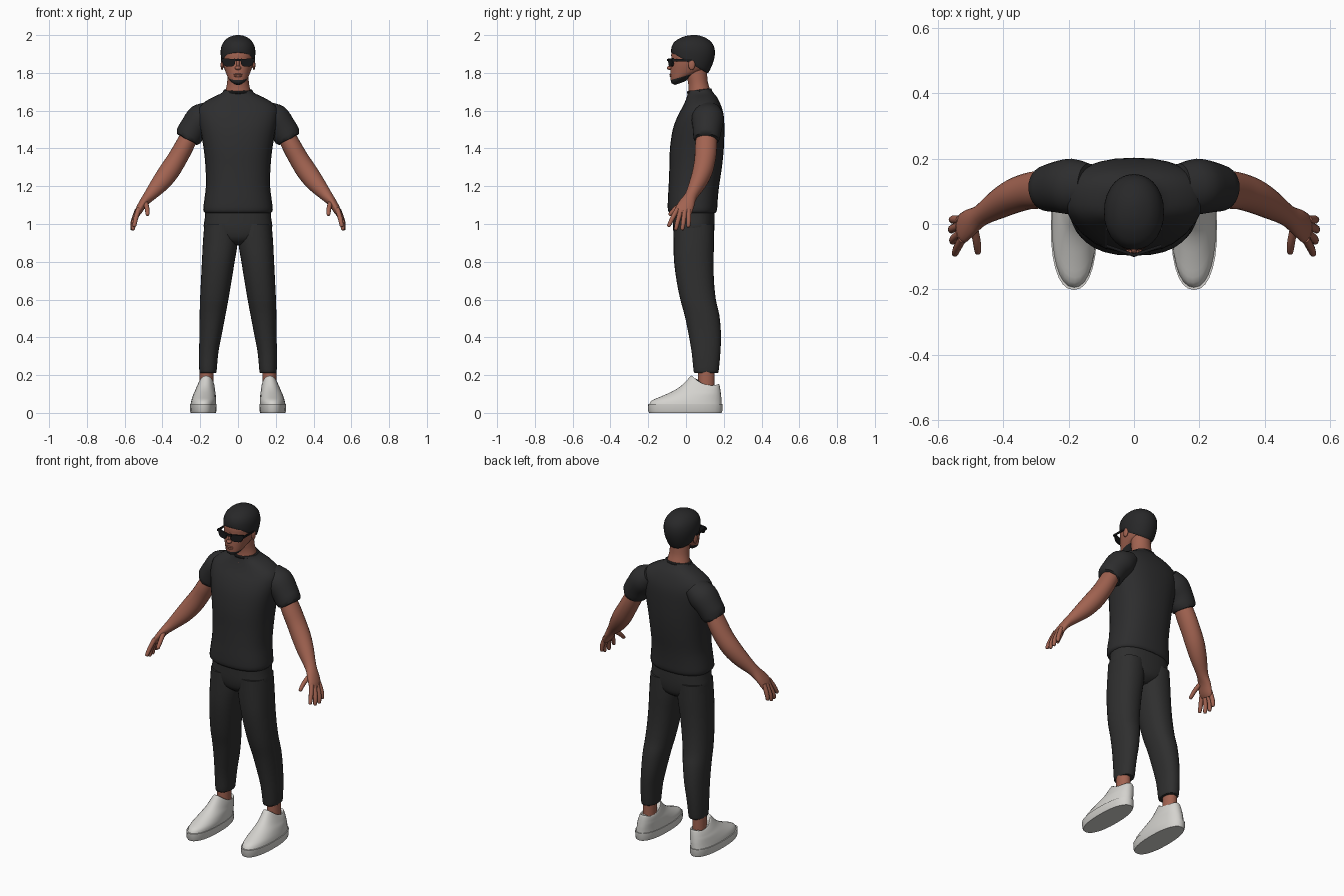
import bpy, bmesh, math
from mathutils import Vector

if "Cube" in bpy.data.objects:
    bpy.data.objects.remove(bpy.data.objects["Cube"])

def material(name, r, g, b):
    m = bpy.data.materials.new(name)
    m.diffuse_color = (r, g, b, 1)
    m.use_nodes = True
    m.node_tree.nodes["Principled BSDF"].inputs["Base Color"].default_value = m.diffuse_color
    return m

SKIN = material("brown skin", .36, .125, .082)
SHIRT = material("shirt black", .026, .026, .027)
PANTS = material("trouser charcoal", .028, .028, .028)
HAIR = material("hair black", .021, .021, .022)
GLASS = material("glasses black", .010, .010, .011)
SHOE = material("shoe off white", .66, .65, .62)

def finish(name, bm, mats, mirror=False, angle=50):
    bmesh.ops.recalc_face_normals(bm, faces=bm.faces)
    me = bpy.data.meshes.new(name)
    bm.to_mesh(me)
    bm.free()
    ob = bpy.data.objects.new(name, me)
    bpy.context.collection.objects.link(ob)
    for m in mats:
        me.materials.append(m)
    if mirror:
        ob.modifiers.new("mirror", 'MIRROR').use_mirror_merge = False
    bpy.ops.object.select_all(action='DESELECT')
    ob.select_set(True)
    bpy.context.view_layer.objects.active = ob
    bpy.ops.object.shade_smooth_by_angle(angle=math.radians(angle))
    return ob

def ring(c, U, V, p=2.0, n=28):
    """Superellipse outline around c spanned by U and V."""
    c, U, V = Vector(c), Vector(U), Vector(V)
    pts = []
    for i in range(n):
        a = 2 * math.pi * i / n
        s, t = math.cos(a), math.sin(a)
        pts.append(c + U * math.copysign(abs(s) ** (2 / p), s)
                   + V * math.copysign(abs(t) ** (2 / p), t))
    return pts

def level(zf, zb, yf, yb, rx, x=0, p=2.0):
    """Ring given by front and back height, front and back y, half width."""
    return ring((x, (yf + yb) / 2, (zf + zb) / 2), (rx, 0, 0),
                (0, (yb - yf) / 2, (zb - zf) / 2), p)

def loft(name, rings, mats, mirror=False, steps=3, rule=None, angle=50):
    """Skin smoothly through the rings and cap both ends."""
    dense = []
    for i in range(len(rings) - 1):
        q = [rings[max(i - 1, 0)], rings[i], rings[i + 1], rings[min(i + 2, len(rings) - 1)]]
        for k in range(steps):
            t = k / steps
            dense.append([.5 * (2 * b + (c - a) * t + (2 * a - 5 * b + 4 * c - d) * t * t
                                + (3 * b - a - 3 * c + d) * t ** 3) for a, b, c, d in zip(*q)])
    dense.append(rings[-1])
    bm = bmesh.new()
    rows = [[bm.verts.new(p) for p in r] for r in dense]
    n = len(rows[0])
    for i in range(len(rows) - 1):
        for j in range(n):
            f = bm.faces.new((rows[i][j], rows[i][(j + 1) % n],
                              rows[i + 1][(j + 1) % n], rows[i + 1][j]))
            if rule:
                f.material_index = rule(i / steps)
    for k, r in ((0, rows[0]), (len(rings), rows[-1])):
        f = bm.faces.new(r)
        if rule:
            f.material_index = rule(k)
    return finish(name, bm, mats, mirror, angle)

def tube(name, path, mat, n=20):
    """Mirrored limb; each path point is x, y, z, radius across, radius along y."""
    P = [Vector(q[:3]) for q in path]
    rings = []
    for i, q in enumerate(path):
        T = (P[min(i + 1, len(P) - 1)] - P[max(i - 1, 0)]).normalized()
        Y = Vector((0, 1, 0))
        V = (Y - T * Y.dot(T)).normalized()
        rings.append(ring(P[i], V.cross(T) * q[3], V * q[4], 2, n))
    return loft(name, rings, [mat], True)

# Shirt body: z, front y, back y, half width
shirt = [(1.058, -.085, .155, .174), (1.075, -.096, .164, .184), (1.13, -.096, .168, .178),
         (1.2, -.092, .175, .170), (1.3, -.088, .19, .172), (1.4, -.085, .2, .182),
         (1.5, -.07, .203, .2), (1.57, -.045, .2, .212), (1.62, -.018, .188, .205),
         (1.655, -.002, .168, .155), (1.685, .008, .145, .092), (1.705, .012, .13, .072)]
loft("shirt_body", [level(z, z + .01 * (z > 1.65), a, b, w, 0, 2.4) for z, a, b, w in shirt], [SHIRT])
tube("shirt_sleeve", [(.14, .115, 1.60, .055, .07), (.19, .115, 1.562, .08, .085),
                      (.235, .113, 1.51, .073, .078), (.270, .108, 1.449, .061, .068),
                      (.268, .108, 1.452, .053, .058)], SHIRT, 28)
bpy.ops.mesh.primitive_torus_add(major_radius=.068, minor_radius=.008, major_segments=32,
                                 minor_segments=8, location=(0, .071, 1.703))
collar = bpy.context.object
collar.name = "shirt_collar"
collar.scale = (1.03, .88, 1)
collar.rotation_euler.x = .12
collar.data.materials.append(SHIRT)
bpy.ops.object.shade_smooth_by_angle()

# Trousers: hips and a mirrored leg
hips = [(.89, -.02, .10, .03), (.92, -.055, .138, .12), (.97, -.068, .15, .178),
        (1.03, -.07, .152, .176), (1.08, -.07, .15, .172)]
loft("trouser_hips", [level(z, z, a, b, w, 0, 2.4) for z, a, b, w in hips], [PANTS])
# z, front y, back y, inner x, outer x
leg = [(.212, .045, .168, .118, .200), (.225, .04, .173, .113, .205), (.32, .03, .182, .104, .206),
       (.42, .013, .185, .085, .204), (.52, -.008, .176, .066, .203), (.6, -.03, .158, .051, .201),
       (.7, -.05, .148, .034, .196), (.8, -.063, .146, .018, .191), (.9, -.066, .148, .002, .186),
       (1.0, -.066, .148, .002, .178)]
loft("trouser_leg", [level(z, z, a, b, (o - i) / 2, (i + o) / 2, 2.25) for z, a, b, i, o in leg],
     [PANTS], True)

# Ankles
loft("ankle", [level(z, z, .063, .152, .037, .167) for z in (.1, .17, .24)], [SKIN], True)

# Shoes: sole slab and rounded upper with a tilted collar
sole = [(0, -.195, .188, .066), (.01, -.2, .192, .070), (.046, -.202, .193, .071)]
loft("shoe_sole", [level(z, z, a, b, w, .184, 2.3) for z, a, b, w in sole], [SHOE], True, 1)
upper = [(.04, .04, -.197, .189, .068), (.066, .062, -.18, .188, .066), (.09, .08, -.125, .187, .062),
         (.115, .098, -.07, .185, .058), (.14, .115, -.03, .183, .053),
         (.17, .135, .002, .180, .048), (.197, .153, .028, .175, .041), (.185, .145, .04, .162, .034)]
rings = []
for zf, zb, a, b, w in upper:
    r = level(zf, zb, a, b, w, .184 - .1 * (zf - .04), 2.2)
    for p in r:  # collar dips at the ankle sides
        t = (p.y - (a + b) / 2) / ((b - a) / 2)
        p.z -= max(0, zf - .1) * .25 * (1 - t * t)
    rings.append(r)
loft("shoe_upper", rings, [SHOE], True)

# Arms and hands
tube("arm", [(.235, .111, 1.51, .045, .05), (.283, .106, 1.415, .050, .058),
             (.322, .101, 1.345, .052, .056), (.365, .087, 1.278, .054, .053),
             (.412, .062, 1.215, .048, .045), (.468, .027, 1.15, .032, .033),
             (.502, .005, 1.11, .023, .042), (.527, -.015, 1.067, .019, .046),
             (.535, -.02, 1.045, .010, .036)], SKIN, 24)
fingers = {"index": [(.526, -.045, 1.08), (.541, -.072, 1.03), (.550, -.094, .985)],
           "middle": [(.532, -.028, 1.07), (.552, -.045, 1.01), (.556, -.055, .967)],
           "ring": [(.535, -.006, 1.07), (.556, -.014, 1.01), (.560, -.020, .967)],
           "little": [(.533, .014, 1.075), (.553, .014, 1.02), (.558, .012, .982)],
           "thumb": [(.492, -.005, 1.12), (.482, -.052, 1.085), (.478, -.09, 1.046)]}
for nm, pts in fingers.items():
    a, b, c = (Vector(p) for p in pts)
    e = c + (b - c) * .15
    tube(nm + "_finger", [(*p, r, r) for p, r in ((a, .013), (b, .0125), (e, .010), (c, .004))], SKIN, 10)

# Neck
neck = [(1.66, .0, .14, .075), (1.70, .012, .128, .066), (1.74, .012, .116, .058),
        (1.78, .005, .112, .056), (1.83, .0, .11, .055)]
loft("neck", [level(z, z + .01, a, b, w) for z, a, b, w in neck], [SKIN])

# Head, with the lowest bands coloured as a chin beard
head = [(1.736, 1.755, -.058, -.005, .022), (1.745, 1.78, -.076, .025, .042),
        (1.762, 1.80, -.081, .055, .055), (1.80, 1.815, -.083, .10, .067),
        (1.84, 1.84, -.081, .125, .078), (1.87, 1.87, -.077, .135, .083),
        (1.91, 1.91, -.076, .135, .084), (1.96, 1.96, -.045, .12, .062)]
loft("head", [level(*h, 0, 2.2) for h in head], [SKIN, HAIR], rule=lambda k: int(k < 1.9))

# Hair cap: low at the nape, high on the forehead
cap = [(1.908, 1.805, -.070, .112, .078), (1.908, 1.80, -.078, .118, .085),
       (1.928, 1.85, -.078, .142, .091), (1.948, 1.90, -.072, .153, .091),
       (1.968, 1.945, -.057, .146, .081), (1.987, 1.978, -.025, .117, .058),
       (1.997, 1.995, .008, .08, .030), (2.0, 2.0, .03, .055, .009)]
loft("hair", [level(*h, 0, 2.1) for h in cap], [HAIR])

# Face details
def ball(name, loc, scale, mat, mirror=False):
    bm = bmesh.new()
    bmesh.ops.create_uvsphere(bm, u_segments=16, v_segments=10, radius=1)
    for v in bm.verts:
        v.co = Vector(loc) + Vector(s * c for s, c in zip(scale, v.co))
    finish(name, bm, [mat], mirror)

ball("ear", (.084, .03, 1.843), (.008, .018, .028), SKIN, True)
ball("nose_tip", (0, -.086, 1.826), (.016, .015, .011), SKIN)
ball("nose_bridge", (0, -.078, 1.848), (.009, .014, .028), SKIN)
ball("upper_lip", (0, -.080, 1.792), (.024, .008, .005), SKIN)
ball("lower_lip", (0, -.079, 1.783), (.021, .008, .006), SKIN)

# Sunglasses: swept-back plates made from outlines in x and z
def plate(name, pts, y, thick, sweep):
    bm = bmesh.new()
    f = bm.faces.new([bm.verts.new((x, y + sweep * x, z)) for x, z in pts])
    ext = bmesh.ops.extrude_face_region(bm, geom=[f])
    for v in ext["geom"]:
        if isinstance(v, bmesh.types.BMVert):
            v.co.y += thick
    finish(name, bm, [GLASS], True, 30)

plate("glasses_lens", [(.012, 1.872), (.084, 1.878), (.084, 1.862), (.074, 1.840),
                       (.060, 1.834), (.030, 1.834), (.018, 1.842)], -.099, .009, .33)
plate("glasses_bridge", [(0, 1.874), (.02, 1.875), (.02, 1.862), (0, 1.863)], -.1, .01, .3)
bm = bmesh.new()
bmesh.ops.create_cube(bm, size=1)
for v in bm.verts:
    v.co = Vector((.086 + v.co.x * .006, -.021 + v.co.y * .105, 1.867 + v.co.z * .011))
finish("glasses_temple", bm, [GLASS], True, 30)
